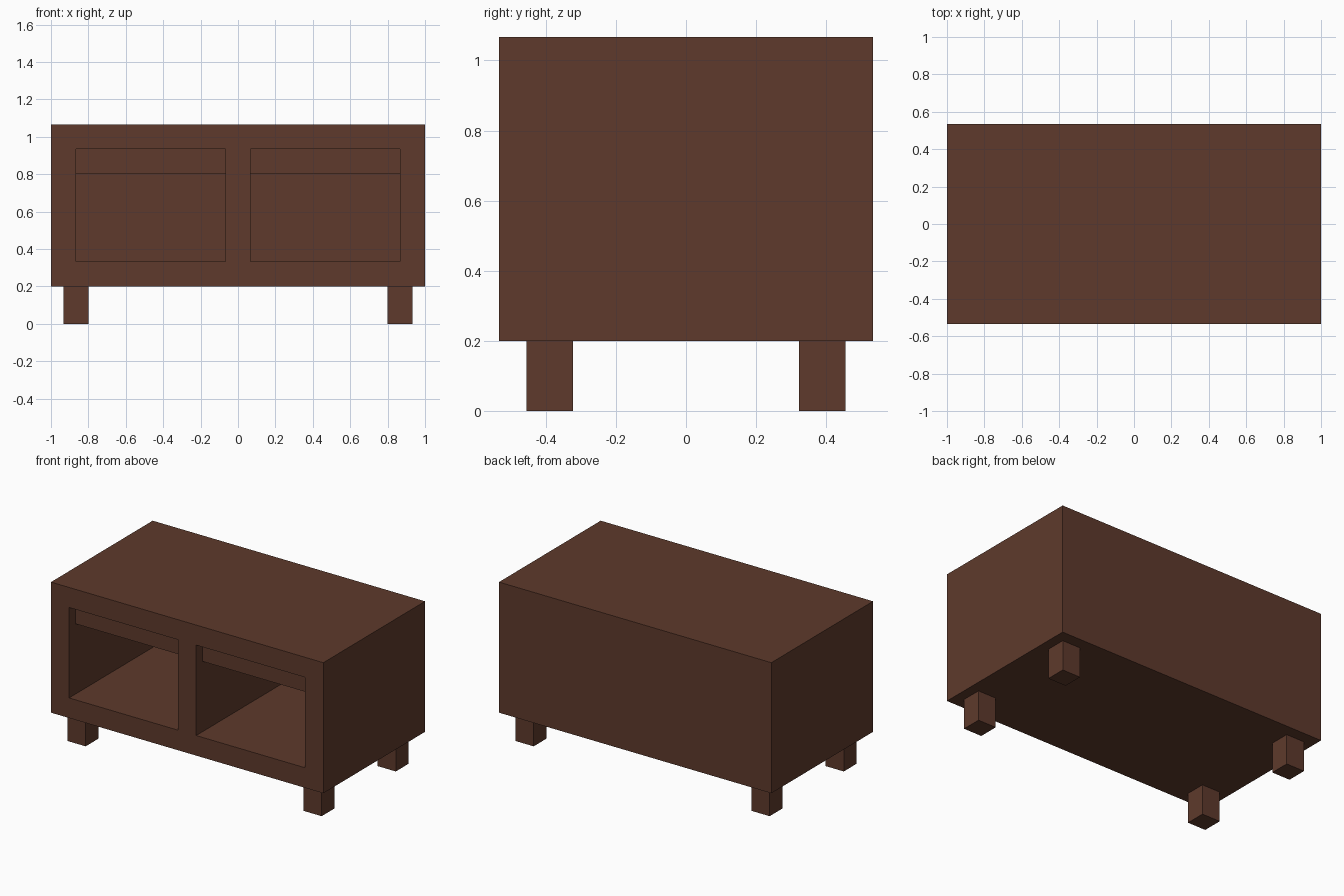
import bpy

if "Cube" in bpy.data.objects:
    bpy.data.objects.remove(bpy.data.objects["Cube"])

U = 1 / 15  # design module

wood = bpy.data.materials.new("dark_brown_wood")
wood.diffuse_color = (0.112, 0.042, 0.025, 1)
wood.use_nodes = True
wood.node_tree.nodes["Principled BSDF"].inputs["Base Color"].default_value = wood.diffuse_color


def box(name, x0, x1, y0, y1, z0, z1):
    """Axis-aligned box between the given limits."""
    bpy.ops.mesh.primitive_cube_add(
        size=1, location=((x0 + x1) / 2, (y0 + y1) / 2, (z0 + z1) / 2))
    ob = bpy.context.object
    ob.name = name
    ob.scale = (x1 - x0, y1 - y0, z1 - z0)
    bpy.ops.object.transform_apply(location=True, rotation=False, scale=True)
    ob.data.materials.append(wood)
    return ob


# Cabinet body
body = box("cabinet_body", -15 * U, 15 * U, -8 * U, 8 * U, 3 * U, 16 * U)

for side, label in ((-1, "left"), (1, "right")):
    x0, x1 = sorted((side * U, side * 13 * U))

    # Open compartment cut into the front
    cutter = box(label + "_compartment_cutter", x0, x1, -9 * U, 6 * U, 5 * U, 14 * U)
    mod = body.modifiers.new(label + "_compartment", 'BOOLEAN')
    mod.operation = 'DIFFERENCE'
    mod.solver = 'EXACT'
    mod.object = cutter
    bpy.context.view_layer.objects.active = body
    bpy.ops.object.modifier_apply(modifier=mod.name)
    bpy.data.objects.remove(cutter)

    # Recessed drawer along the top of the compartment
    box(label + "_drawer", x0, x1, -7 * U, 6 * U, 12 * U, 14 * U)

    # Square legs
    lx0, lx1 = sorted((side * 12 * U, side * 14 * U))
    for end, place in ((-1, "front"), (1, "back")):
        ly0, ly1 = sorted((end * 4.83 * U, end * 6.83 * U))
        box(place + "_" + label + "_leg", lx0, lx1, ly0, ly1, 0, 3 * U)
